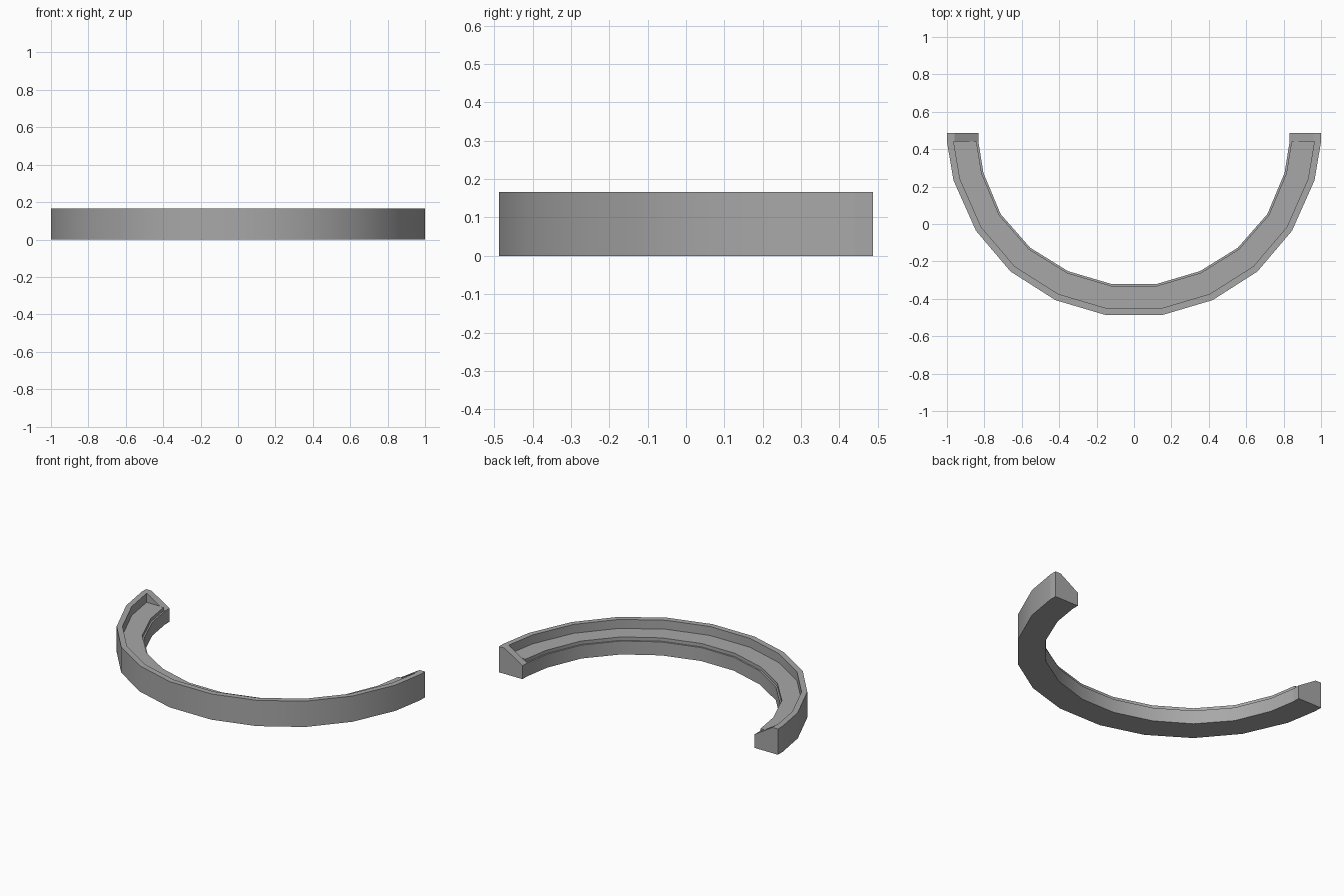
import bpy, bmesh, math
from mathutils import Vector

if "Cube" in bpy.data.objects:
    bpy.data.objects.remove(bpy.data.objects["Cube"])

BACK, CAP, TOP, LEDGE, FLOOR = 0.487, 0.44, 0.167, 0.087, 0.109

grey = bpy.data.materials.new("dark_grey")
grey.diffuse_color = (0.39, 0.39, 0.39, 1)
grey.use_nodes = True
grey.node_tree.nodes["Principled BSDF"].inputs["Base Color"].default_value = grey.diffuse_color

# right half of the outer and inner plan outlines, from front middle to the end
outer_half = [(0.15, -0.487), (0.42, -0.407), (0.66, -0.254), (0.845, -0.036), (0.965, 0.233), (1.0, CAP)]
inner_half = [(0.117, -0.322), (0.353, -0.252), (0.555, -0.127), (0.713, 0.053), (0.805, 0.273), (0.832, CAP)]

# trough section: (fraction from outer to inner outline, height)
trough = [(0, 0), (0, TOP), (0.215, TOP), (0.215, FLOOR), (0.94, FLOOR), (0.94, LEDGE), (1, LEDGE), (1, 0)]
# solid sloping section of the end blocks
block = [(0, 0), (0, TOP), (0.235, TOP), (1, LEDGE), (1, 0)]


def mirrored(half):
    return [(-x, y) for x, y in reversed(half)] + half


def loft(name, outer, inner, section):
    """Sweep a section between two plan outlines and close both ends."""
    bm = bmesh.new()
    rings = []
    for o, i in zip(outer, inner):
        o, i = Vector((*o, 0)), Vector((*i, 0))
        rings.append([bm.verts.new(o.lerp(i, t) + Vector((0, 0, z))) for t, z in section])
    n = len(section)
    for a, b in zip(rings, rings[1:]):
        for k in range(n):
            m = (k + 1) % n
            bm.faces.new((a[k], a[m], b[m], b[k]))
    bm.faces.new(rings[0])
    bm.faces.new(rings[-1])
    bmesh.ops.recalc_face_normals(bm, faces=bm.faces)
    mesh = bpy.data.meshes.new(name)
    bm.to_mesh(mesh)
    bm.free()
    mesh.materials.append(grey)
    obj = bpy.data.objects.new(name, mesh)
    bpy.context.collection.objects.link(obj)
    return obj


# curved trough, shaded smooth along its length
body = loft("curved_trough", mirrored(outer_half), mirrored(inner_half), trough)
bpy.context.view_layer.objects.active = body
body.select_set(True)
bpy.ops.object.shade_smooth_by_angle(angle=math.radians(30))

# end blocks
for side, label in ((-1, "left"), (1, "right")):
    loft(label + "_end_block",
         [(side, CAP), (side, BACK)],
         [(side * 0.832, CAP), (side * 0.832, BACK)], block)
